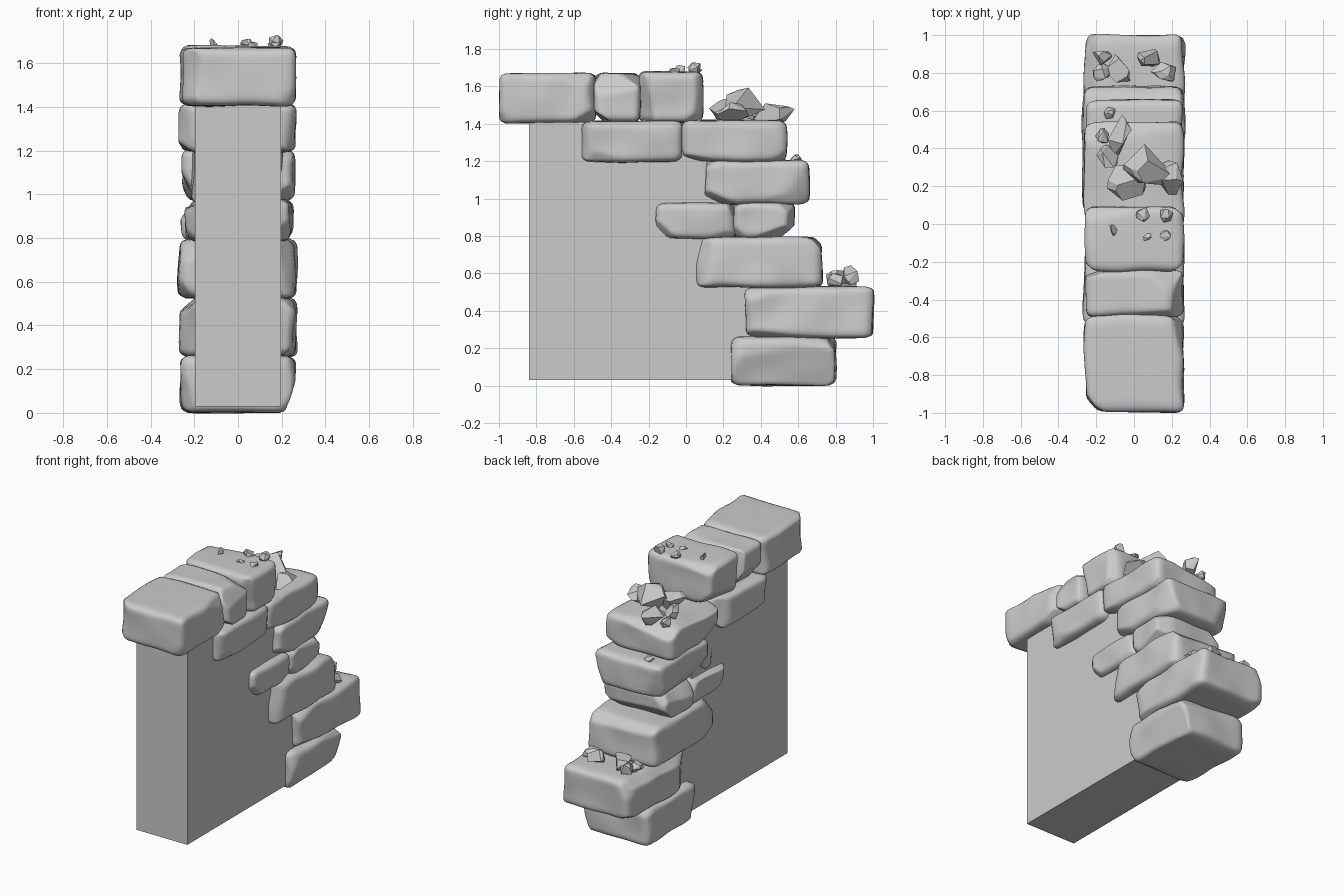
import bpy, bmesh, random
from mathutils import Vector, noise

if "Cube" in bpy.data.objects:
    bpy.data.objects.remove(bpy.data.objects["Cube"])

random.seed(7)


def finish(bm, name, smooth):
    bmesh.ops.recalc_face_normals(bm, faces=bm.faces)
    for f in bm.faces:
        f.smooth = smooth
    me = bpy.data.meshes.new(name)
    bm.to_mesh(me)
    bm.free()
    ob = bpy.data.objects.new(name, me)
    bpy.context.collection.objects.link(ob)
    return ob


def stone(name, y0, y1, z0, z1, hx=0.255, r=0.04):
    """Rounded, chipped, slightly lumpy hewn block."""
    bm = bmesh.new()
    bmesh.ops.create_cube(bm, size=2)
    bmesh.ops.subdivide_edges(bm, edges=bm.edges[:], cuts=15, use_grid_fill=True)
    half = Vector((hx, (y1 - y0) / 2, (z1 - z0) / 2))
    centre = Vector((0, (y0 + y1) / 2, (z0 + z1) / 2))
    # random cutting planes across edges and corners
    chips = []
    for _ in range(9):
        n = Vector([random.choice((-1, 1)) * random.uniform(0.25, 1) for _ in range(3)])
        if random.random() < 0.5:
            n[random.randrange(3)] *= 0.15
        n.normalize()
        reach = sum(abs(n[i]) * half[i] for i in range(3))
        chips.append((n, reach - random.uniform(0.035, 0.075)))
    for v in bm.verts:
        p = Vector([v.co[i] * half[i] for i in range(3)])
        inner = Vector([max(-(half[i] - r), min(half[i] - r, p[i])) for i in range(3)])
        d = p - inner
        if d.length > r:
            p = inner + d.normalized() * r
        for n, k in chips:
            over = p.dot(n) - k
            if over > 0:
                p -= n * over
        w = p + centre
        bump = noise.noise_vector(w * 5 + Vector((3, 1, 8)))
        v.co = w + Vector((bump.x * 0.018, bump.y * 0.014, bump.z * 0.008))
    bmesh.ops.smooth_vert(bm, verts=bm.verts, factor=0.4,
                          use_axis_x=True, use_axis_y=True, use_axis_z=True)
    return finish(bm, name, True)


def rubble(name, x, y, z, rx, ry, rz):
    """Flat-faced broken chunk resting at height z."""
    bm = bmesh.new()
    for i in range(13):
        d = Vector([random.gauss(0, 1) for _ in range(3)]).normalized()
        bm.verts.new((x + d.x * rx, y + d.y * ry, z + rz * 0.85 + d.z * rz))
    hull = bmesh.ops.convex_hull(bm, input=bm.verts)
    loose = [v for v in bm.verts if not v.link_faces]
    bmesh.ops.delete(bm, geom=loose, context='VERTS')
    bmesh.ops.dissolve_limit(bm, angle_limit=0.35, verts=bm.verts, edges=bm.edges)
    return finish(bm, name, False)


# plain wall core, its broken end hidden inside the stones
profile = [(-0.84, 0.03), (0.45, 0.03), (0.45, 0.79), (0.22, 0.79), (0.22, 1.3),
           (-0.1, 1.3), (-0.1, 1.41), (-0.84, 1.41)]
bm = bmesh.new()
face = bm.faces.new([bm.verts.new((-0.197, y, z)) for y, z in profile])
ext = bmesh.ops.extrude_face_region(bm, geom=[face])
for v in ext['geom']:
    if isinstance(v, bmesh.types.BMVert):
        v.co.x = 0.197
finish(bm, "wall_core", False)

# coping stones, then the stepped courses down the broken end
blocks = [
    ("coping_stone", -1.0, -0.48, 1.405, 1.67, 0.262),
    ("coping_stone", -0.49, -0.24, 1.41, 1.67, 0.258),
    ("coping_stone", -0.25, 0.09, 1.405, 1.68, 0.257),
    ("course_stone", -0.555, -0.02, 1.195, 1.415, 0.262),
    ("course_stone", -0.025, 0.535, 1.195, 1.42, 0.26),
    ("course_stone", 0.095, 0.66, 0.97, 1.205, 0.255),
    ("course_stone", -0.16, 0.265, 0.785, 0.98, 0.24),
    ("course_stone", 0.255, 0.585, 0.785, 0.98, 0.25),
    ("course_stone", 0.055, 0.725, 0.525, 0.795, 0.265),
    ("course_stone", 0.315, 1.0, 0.255, 0.53, 0.262),
    ("base_stone", 0.24, 0.80, 0.0, 0.26, 0.262),
    ("filler_stone", -0.03, 0.15, 0.95, 1.23, 0.21),
]
for name, y0, y1, z0, z1, hx in blocks:
    stone(name, y0, y1, z0, z1, hx)

# loose rubble on the coping, the broken shoulder and the low step
chunks = [
    (0.05, 0.05, 1.665, 0.04, 0.04, 0.03), (0.17, 0.05, 1.665, 0.04, 0.045, 0.036),
    (-0.12, -0.03, 1.665, 0.033, 0.035, 0.027), (0.07, -0.07, 1.665, 0.028, 0.025, 0.018),
    (0.17, -0.06, 1.665, 0.035, 0.03, 0.022),
    (-0.07, 0.46, 1.41, 0.07, 0.13, 0.055), (-0.17, 0.46, 1.40, 0.04, 0.05, 0.04),
    (-0.14, 0.35, 1.41, 0.06, 0.07, 0.06), (-0.04, 0.23, 1.41, 0.12, 0.11, 0.07),
    (0.09, 0.31, 1.42, 0.15, 0.12, 0.095), (0.19, 0.24, 1.41, 0.075, 0.1, 0.06),
    (-0.13, 0.585, 1.20, 0.035, 0.038, 0.02),
    (-0.17, 0.89, 0.525, 0.055, 0.048, 0.05), (-0.16, 0.80, 0.52, 0.06, 0.06, 0.04),
    (-0.06, 0.82, 0.525, 0.09, 0.09, 0.052), (0.08, 0.88, 0.53, 0.065, 0.06, 0.064),
    (0.16, 0.80, 0.52, 0.075, 0.06, 0.045),
]
for c in chunks:
    rubble("rubble_chunk", *c)
